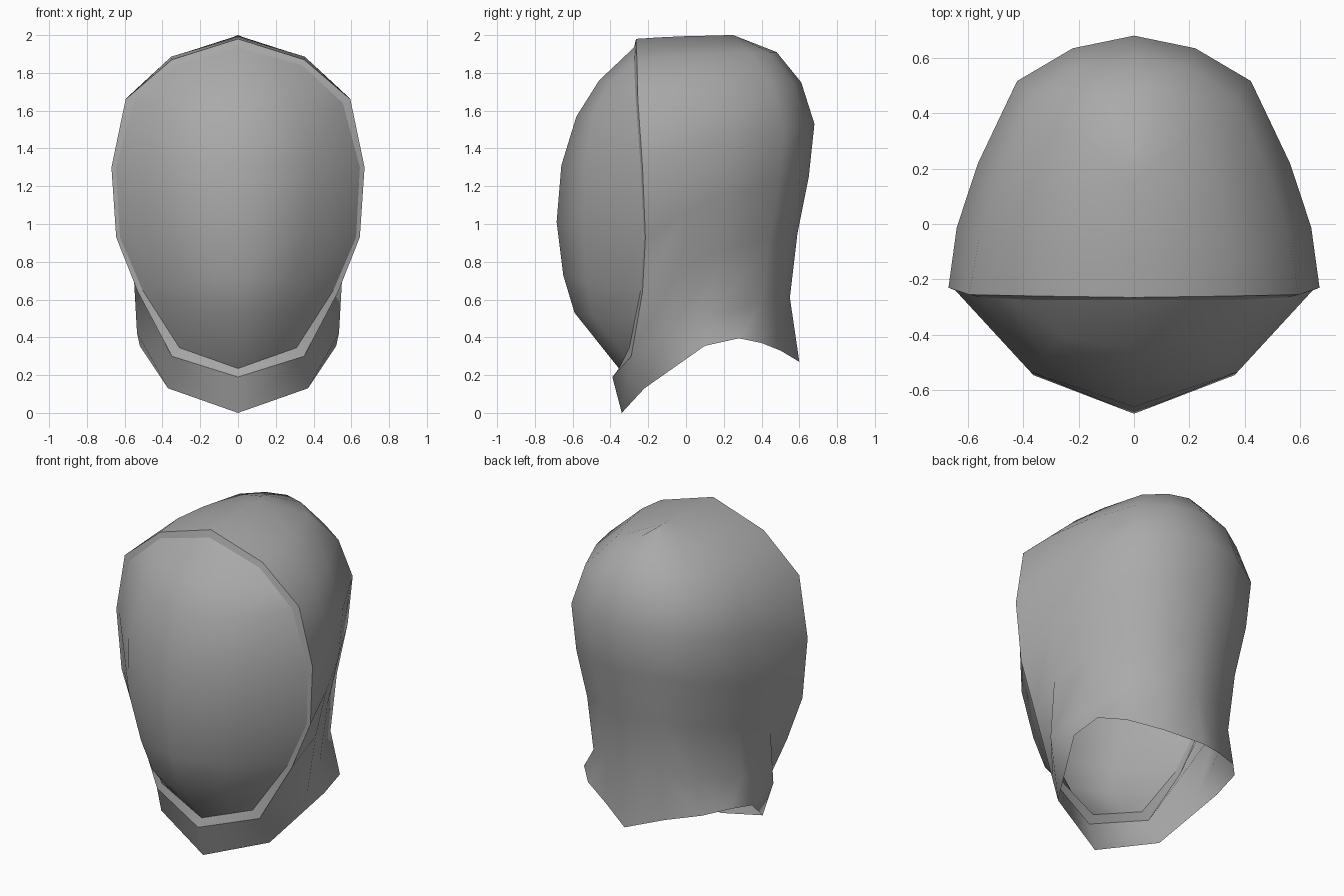
import bpy, bmesh, math
from mathutils import Vector

if "Cube" in bpy.data.objects:
    bpy.data.objects.remove(bpy.data.objects["Cube"])

grey = bpy.data.materials.new("mid_grey")
grey.diffuse_color = (0.4, 0.4, 0.4, 1)
grey.use_nodes = True
grey.node_tree.nodes["Principled BSDF"].inputs["Base Color"].default_value = grey.diffuse_color


def strips_to_object(name, strips, angle):
    """Skin pairs of equal-length point rows (right half), mirror, and shade."""
    bm = bmesh.new()
    for a, b in strips:
        for i in range(len(a) - 1):
            bm.faces.new([bm.verts.new(p) for p in (a[i], a[i + 1], b[i + 1], b[i])])
    bmesh.ops.remove_doubles(bm, verts=bm.verts, dist=1e-4)
    bmesh.ops.dissolve_degenerate(bm, edges=bm.edges, dist=1e-4)
    mirrored = bmesh.ops.duplicate(bm, geom=bm.verts[:] + bm.edges[:] + bm.faces[:])["geom"]
    for v in [g for g in mirrored if isinstance(g, bmesh.types.BMVert)]:
        v.co.x = -v.co.x
    bmesh.ops.reverse_faces(bm, faces=[g for g in mirrored if isinstance(g, bmesh.types.BMFace)])
    bmesh.ops.remove_doubles(bm, verts=bm.verts, dist=1e-4)
    mesh = bpy.data.meshes.new(name)
    bm.to_mesh(mesh)
    bm.free()
    mesh.materials.append(grey)
    obj = bpy.data.objects.new(name, mesh)
    bpy.context.collection.objects.link(obj)
    bpy.ops.object.select_all(action='DESELECT')
    obj.select_set(True)
    bpy.context.view_layer.objects.active = obj
    bpy.ops.object.shade_smooth_by_angle(angle=math.radians(angle))
    return obj


def vecs(points):
    return [Vector(p) for p in points]


# Face opening: outer and inner edges of the rim, top to bottom
outer = vecs([(0, -.265, 1.98), (.35, -.26, 1.87), (.595, -.255, 1.66), (.67, -.23, 1.3),
              (.645, -.215, .93), (.53, -.23, .64), (.35, -.29, .30), (0, -.39, .19)])
inner = vecs([(0, -.275, 1.935), (.34, -.275, 1.84), (.555, -.265, 1.64), (.645, -.24, 1.3),
              (.625, -.222, .93), (.505, -.24, .65), (.31, -.3, .345), (0, -.355, .235)])
strips_to_object("face_rim", [(outer, inner)], 30)

# Hood: each row sweeps from the rim round to the centre of the back
back = [(.25, 2.0), (.48, 1.91), (.61, 1.75), (.68, 1.53), (.65, 1.25), (.59, .95), (.55, .61)]
width = [0, .37, .585, .67, .64, .58, .56]
sweep = [(.955, .24, .4), (.84, .495, .7), (.63, .82, .9), (.33, .95, 1), (0, 1, 1)]
rows = []
for start, (by, bz), w in zip(outer, back, width):
    row = [start]
    for fx, fy, fz in sweep:
        row.append(Vector((w * fx, start.y + (by - start.y) * fy, start.z + (bz - start.z) * fz)))
    rows.append(row)
# Neck hem, from beside the chin to the nape
hem = vecs([(.37, -.22, .13), (.52, .1, .355), (.5, .28, .395),
            (.39, .4, .37), (.2, .5, .33), (0, .6, .27)])
chin = vecs([(0, -.34, 0)])
rows.append(hem)
hood_strips = [(b, a) for a, b in zip(rows, rows[1:])]
hood_strips.append(([chin[0], hem[0]], [outer[7], outer[6]]))
strips_to_object("hood", hood_strips, 70)

# Face shield: domed rows between the inner rim edge and the centre line
side = [inner[1].lerp(inner[2], .5), inner[2], inner[3], inner[4], inner[5],
        inner[5].lerp(inner[6], .5)]
ridge = [(-.46, 1.76), (-.58, 1.57), (-.66, 1.31), (-.685, 1.01), (-.65, .73), (-.59, .53)]


def shield_row(edge, cy, cz):
    mid = Vector((edge.x * .58, edge.y + (cy - edge.y) * .7, edge.z + (cz - edge.z) * .6))
    return [Vector((0, cy, cz)), mid, edge]


shield = [[inner[0], inner[0].lerp(inner[1], .6), inner[1]]]
shield += [shield_row(e, y, z) for e, (y, z) in zip(side, ridge)]
shield.append([inner[7], inner[7].lerp(inner[6], .6), inner[6]])
strips_to_object("face_shield", [(b, a) for a, b in zip(shield, shield[1:])], 70)
